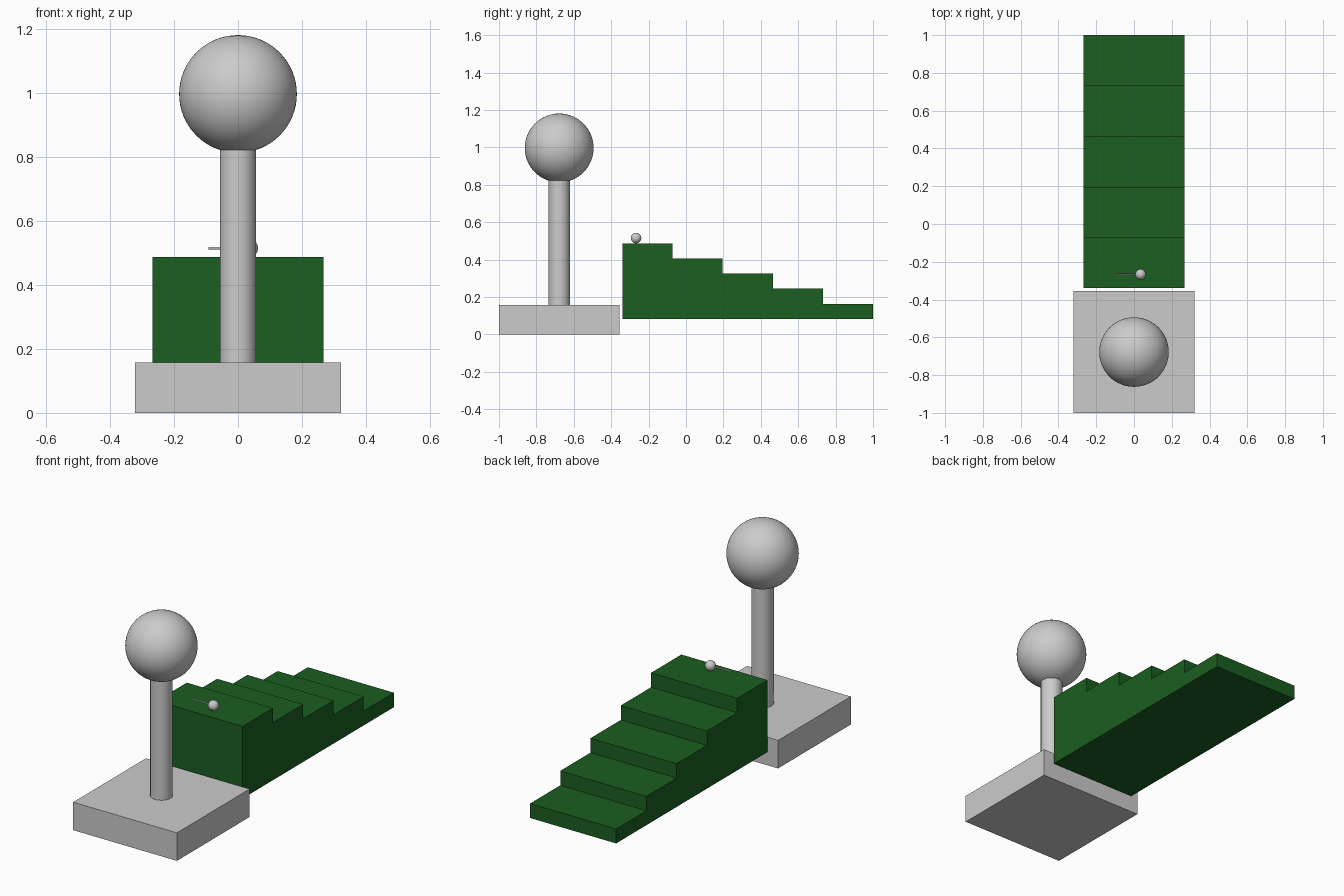
import bpy, bmesh
from math import pi

if "Cube" in bpy.data.objects:
    bpy.data.objects.remove(bpy.data.objects["Cube"])


def cylinder(name, radius, depth, loc, rot=(0, 0, 0), sides=48):
    bpy.ops.mesh.primitive_cylinder_add(vertices=sides, radius=radius, depth=depth,
                                        location=loc, rotation=rot)
    bpy.context.object.name = name
    bpy.ops.object.shade_smooth_by_angle()


def ball(name, radius, loc, segments, rings):
    bpy.ops.mesh.primitive_uv_sphere_add(segments=segments, ring_count=rings,
                                         radius=radius, location=loc)
    bpy.context.object.name = name
    bpy.ops.object.shade_smooth()


# Square base slab
POST_Y, BASE_H = -0.678, 0.157
bpy.ops.mesh.primitive_cube_add(size=1, location=(0, POST_Y, BASE_H / 2))
base = bpy.context.object
base.name = "base_slab"
base.scale = (0.643, 0.644, BASE_H)

# Post and large ball on top
cylinder("post", 0.057, 0.83 - BASE_H, (0, POST_Y, (0.83 + BASE_H) / 2))
ball("large_ball", 0.184, (0, POST_Y, 0.997), 64, 32)

# Staircase: side profile extruded across x
STEPS, RUN, RISE = 5, 0.268, 0.0808
Y0, Z0, HALF_W = -0.34, 0.083, 0.267
profile = [(Y0, Z0)]
for i in range(STEPS):
    top = Z0 + RISE * (STEPS - i)
    profile += [(Y0 + RUN * i, top), (Y0 + RUN * (i + 1), top)]
profile.append((Y0 + RUN * STEPS, Z0))

bm = bmesh.new()
face = bm.faces.new([bm.verts.new((-HALF_W, y, z)) for y, z in profile])
ext = bmesh.ops.extrude_face_region(bm, geom=[face])
bmesh.ops.translate(bm, vec=(2 * HALF_W, 0, 0),
                    verts=[v for v in ext["geom"] if isinstance(v, bmesh.types.BMVert)])
bmesh.ops.recalc_face_normals(bm, faces=bm.faces)
mesh = bpy.data.meshes.new("staircase")
bm.to_mesh(mesh)
bm.free()
stairs = bpy.data.objects.new("staircase", mesh)
bpy.context.collection.objects.link(stairs)
green = bpy.data.materials.new("dark_green")
green.diffuse_color = (0.011, 0.112, 0.0144, 1)
green.use_nodes = True
green.node_tree.nodes["Principled BSDF"].inputs["Base Color"].default_value = green.diffuse_color
mesh.materials.append(green)

# Small ball with a thin rod, resting on the top step
BALL_R = 0.028
ball_z = Z0 + RISE * STEPS + BALL_R
ball("small_ball", BALL_R, (0.035, -0.267, ball_z), 32, 16)
cylinder("thin_rod", 0.004, 0.128, (-0.029, -0.267, ball_z), (0, pi / 2, 0), 16)
